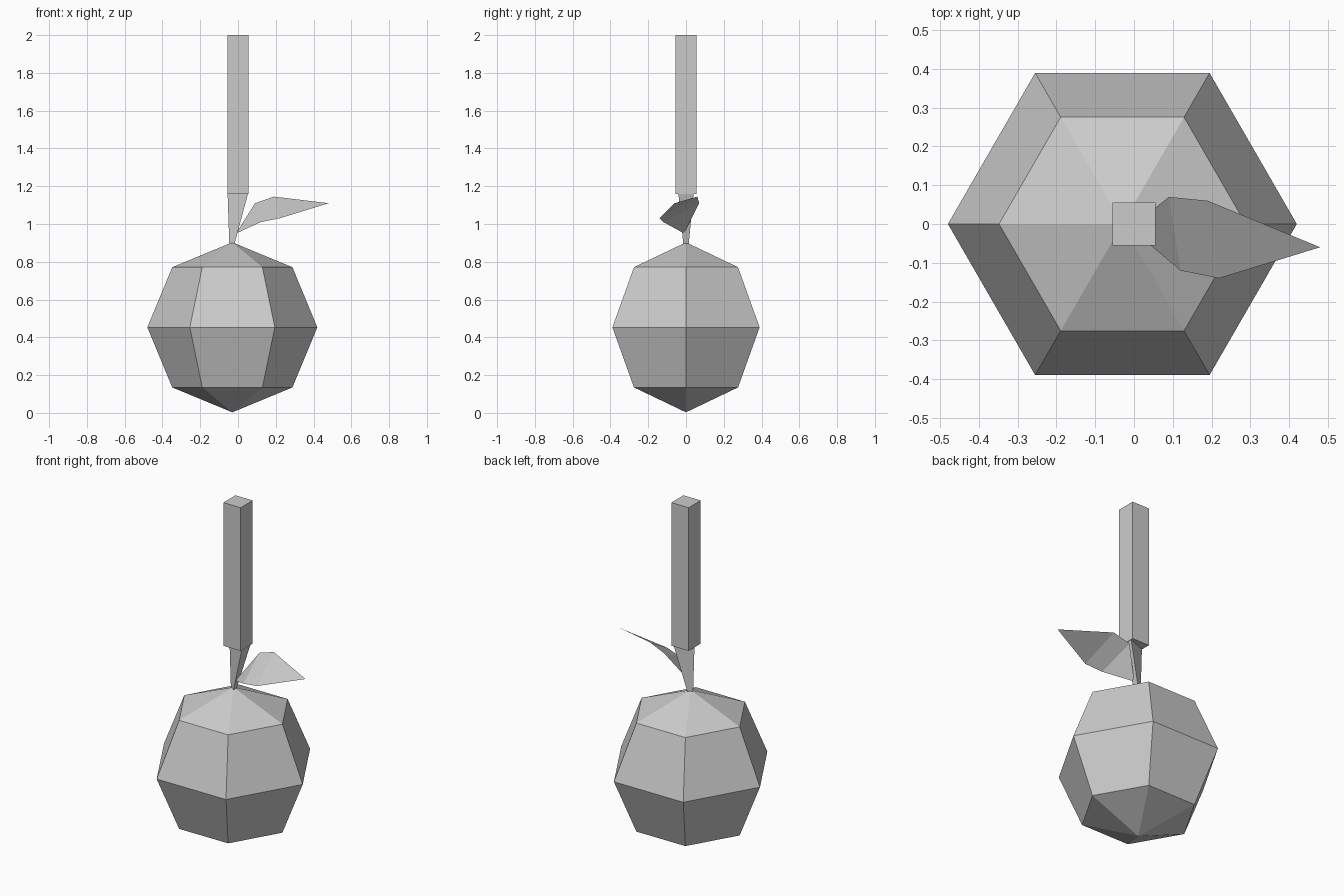
import bpy, bmesh, math

if "Cube" in bpy.data.objects:
    bpy.data.objects.remove(bpy.data.objects["Cube"])

grey = bpy.data.materials.new("plain_grey")
grey.diffuse_color = (0.6, 0.6, 0.6, 1)
grey.use_nodes = True
grey.node_tree.nodes["Principled BSDF"].inputs["Base Color"].default_value = grey.diffuse_color


def finish(name, bm, closed=True):
    if closed:
        bmesh.ops.recalc_face_normals(bm, faces=bm.faces)
    me = bpy.data.meshes.new(name)
    bm.to_mesh(me)
    bm.free()
    me.materials.append(grey)
    ob = bpy.data.objects.new(name, me)
    bpy.context.collection.objects.link(ob)
    return ob


def loft(name, rings):
    """Join rings of points; a ring of one point is a pole."""
    bm = bmesh.new()
    rows = [[bm.verts.new(p) for p in r] for r in rings]
    for a, b in zip(rows, rows[1:]):
        n = max(len(a), len(b))
        for i in range(n):
            j = (i + 1) % n
            quad = [a[i % len(a)], a[j % len(a)], b[j % len(b)], b[i % len(b)]]
            bm.faces.new(list(dict.fromkeys(quad)))
    for r in (rows[0], rows[-1]):
        if len(r) > 2:
            bm.faces.new(r)
    return finish(name, bm)


# Fruit: six-sided low-poly ball
R, CX, CZ = 0.45, -0.03, 0.453
rings = [[(CX, 0, CZ - R)]]
for lat in (-45, 0, 45):
    r, z = R * math.cos(math.radians(lat)), R * math.sin(math.radians(lat))
    rings.append([(CX + r * math.cos(k * math.pi / 3), r * math.sin(k * math.pi / 3), CZ + z)
                  for k in range(6)])
rings.append([(CX, 0, CZ + R)])
loft("fruit", rings)

# Stem: three-sided taper below the branch
loft("stem", [
    [(-0.046, 0, 0.89), (-0.02, -0.014, 0.89), (-0.02, 0.014, 0.89)],
    [(-0.055, 0, 1.16), (0.053, -0.04, 1.16), (0.053, 0.04, 1.16)],
])

# Branch: square post
h = 0.056
loft("branch", [[(-h, -h, z), (h, -h, z), (h, h, z), (-h, h, z)] for z in (1.16, 2.0)])

# Leaf: thin folded sheet
bm = bmesh.new()
base, l1, l2, tip, r2, r1 = [bm.verts.new(p) for p in (
    (-0.01, -0.01, 0.95), (0.09, 0.07, 1.11), (0.19, 0.06, 1.145),
    (0.48, -0.06, 1.11), (0.22, -0.14, 1.03), (0.12, -0.12, 1.01))]
for f in ((base, r1, l1), (r1, r2, l2, l1), (r2, tip, l2)):
    bm.faces.new(f)
finish("leaf", bm, closed=False)
